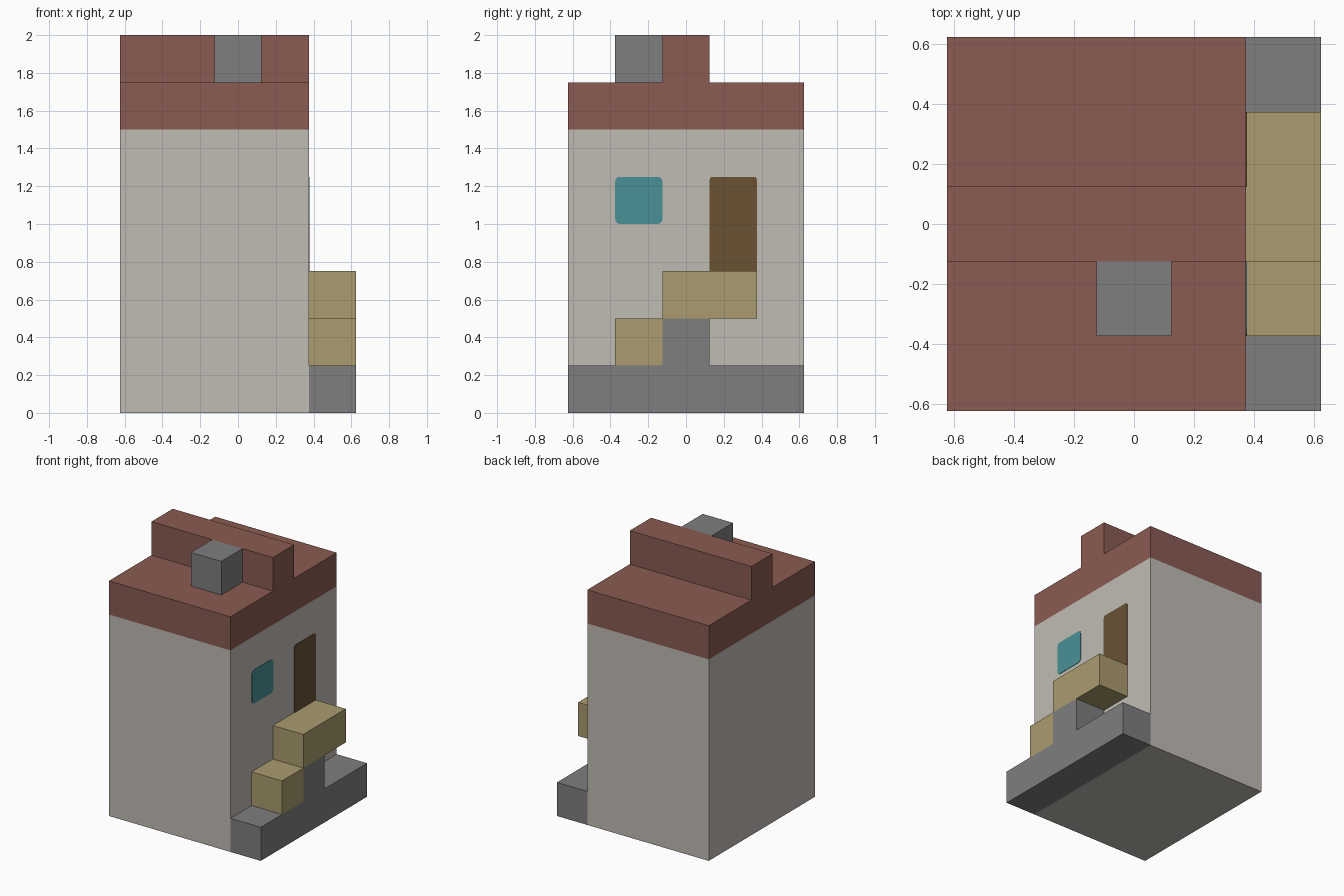
import bpy
import bmesh

cube = bpy.data.objects.get("Cube")
if cube:
    bpy.data.objects.remove(cube, do_unlink=True)


def material(name, hex_code):
    """Flat material from an sRGB hex string, stored as linear values."""
    srgb = [int(hex_code[i:i + 2], 16) / 255 for i in (0, 2, 4)]
    color = [((c + 0.055) / 1.055) ** 2.4 for c in srgb] + [1]
    mat = bpy.data.materials.new(name)
    mat.use_nodes = True
    mat.diffuse_color = color
    bsdf = next(n for n in mat.node_tree.nodes if n.type == 'BSDF_PRINCIPLED')
    bsdf.inputs["Base Color"].default_value = color
    return mat


plaster = material("plaster", "C0BBB4")
brick = material("roof_red", "8A5B52")
stone = material("stone_grey", "7E7E7E")
planks = material("pale_wood", "AA9C6E")
dark_wood = material("dark_wood", "6A5234")
glass = material("window_teal", "4A9196")


def box(name, mat, x, y, z, radius=0, round_from=-1):
    """Box between bounds; optionally round the x-running edges above round_from."""
    bm = bmesh.new()
    bmesh.ops.create_cube(bm, size=1)
    for v in bm.verts:
        v.co = [b[0] + (c + 0.5) * (b[1] - b[0]) for b, c in zip((x, y, z), v.co)]
    if radius:
        edges = [e for e in bm.edges
                 if abs(e.verts[0].co.y - e.verts[1].co.y) < 1e-5
                 and abs(e.verts[0].co.z - e.verts[1].co.z) < 1e-5
                 and e.verts[0].co.z > round_from]
        bmesh.ops.bevel(bm, geom=edges, offset=radius, segments=3,
                        profile=0.5, affect='EDGES')
    mesh = bpy.data.meshes.new(name)
    bm.to_mesh(mesh)
    bm.free()
    mesh.materials.append(mat)
    obj = bpy.data.objects.new(name, mesh)
    bpy.context.scene.collection.objects.link(obj)
    return obj


U = 0.125                      # half of one block
house_x = (-5 * U, 3 * U)
stair_x = (3 * U, 5 * U)
full_y = (-5 * U, 5 * U)
wall = 3 * U

# House body and stepped roof
box("house_walls", plaster, house_x, full_y, (0, 1.5))
box("roof_slab", brick, house_x, full_y, (1.5, 1.75))
box("roof_ridge", brick, house_x, (-U, U), (1.75, 2))
box("chimney", stone, (-U, U), (-3 * U, -U), (1.75, 2))

# Side stairs leading up to the door
box("stair_base", stone, stair_x, full_y, (0, 0.25))
box("stair_support", stone, stair_x, (-U, U), (0.25, 0.5))
box("lower_step", planks, stair_x, (-3 * U, -U), (0.25, 0.5))
box("upper_landing", planks, stair_x, (-U, 3 * U), (0.5, 0.75))

# Thin door and window plates on the side wall
plate_x = (wall - 0.001, wall + 0.003)
box("window_pane", glass, plate_x, (-3 * U, -U), (1, 1.25), radius=0.025)
box("door", dark_wood, plate_x, (U, 3 * U), (0.75, 1.25), radius=0.015, round_from=1)
